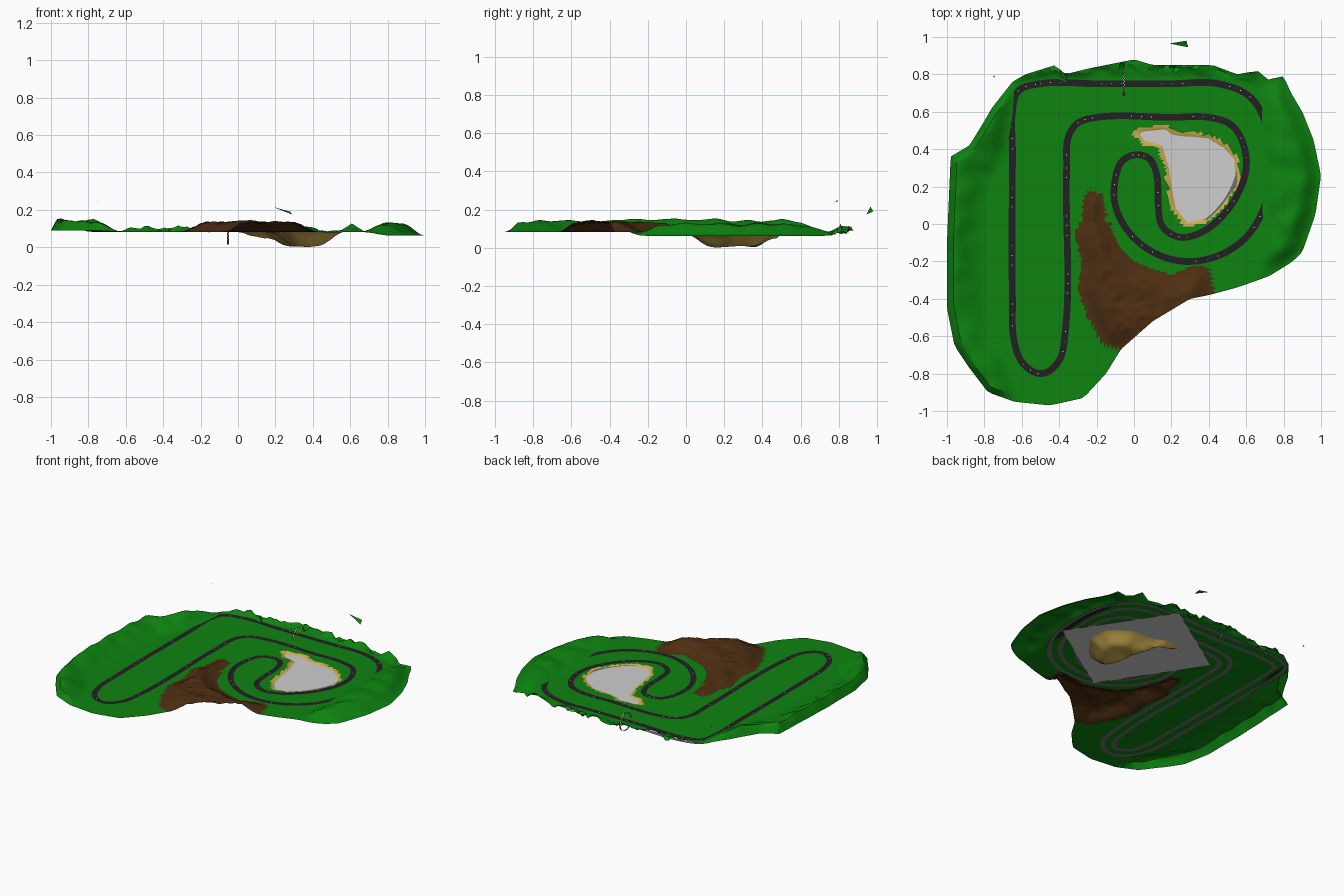
import bpy, bmesh, math, random
from mathutils import Vector, noise
from mathutils.geometry import interpolate_bezier, intersect_point_line

random.seed(4)
old = bpy.data.objects.get("Cube")
if old:
    bpy.data.objects.remove(old)

GROUND = 0.083


def material(name, rgb):
    m = bpy.data.materials.new(name)
    m.use_nodes = True
    m.diffuse_color = (*rgb, 1)
    m.node_tree.nodes["Principled BSDF"].inputs["Base Color"].default_value = (*rgb, 1)
    return m


grass = material("grass green", (0.004, 0.23, 0.005))
earth = material("earth brown", (0.075, 0.027, 0.006))
sand = material("sand", (0.62, 0.42, 0.08))
water = material("pale water", (0.62, 0.62, 0.62))
asphalt = material("asphalt", (0.016, 0.014, 0.016))
kerb = material("road base grey", (0.16, 0.16, 0.16))
white = material("marking white", (0.8, 0.78, 0.7))


def points(flat):
    """Hundredths to 2D points."""
    return [Vector((a / 100, b / 100)) for a, b in zip(flat[::2], flat[1::2])]


outline = points([
    -98, 36, -88, 42, -80, 55, -76, 62, -65, 76, -58, 80, -42, 85, -37, 80, -25, 83,
    -15, 85, 0, 88, 10, 85, 42, 85, 55, 80, 66, 82, 72, 77, 80, 79, 84, 70, 90, 60,
    96, 45, 100, 26, 97, 5, 90, -15, 85, -20, 72, -28, 55, -34, 40, -38, 30, -40,
    10, -52, -7, -67, -15, -80, -27, -93, -45, -97, -64, -95, -78, -90, -88, -77,
    -96, -65, -100, -45, -100, -10])
pond = points([
    0, 49, 5, 51, 17, 52, 21, 49, 40, 47, 50, 41, 55, 35, 56, 21, 47, 9, 40, 2,
    28, -1, 21, 8, 17, 30, 14, 41, 5, 43])
mound = points([
    -27, 14, -24, 18, -17, 16, -15, 5, -12, -3, -8, -12, 0, -20, 10, -24, 20, -27,
    33, -22, 40, -24, 43, -36, 40, -60, 0, -85, -7, -67, -16, -65, -25, -50,
    -30, -35, -28, -20, -32, -5, -28, 2])
route = points([
    -50, 75, -20, 75, 20, 75, 45, 75, 62, 68, 71, 52, 73, 30, 70, 10, 60, -7, 45, -17, 27, -20,
    10, -15, -3, -4, -10, 10, -10, 24, -6, 34, 1, 37, 8, 35, 12, 27, 13, 10,
    15, -1, 24, -7, 35, -5, 46, 3, 55, 15, 60, 30, 58, 44, 52, 53, 40, 57, 20, 57, -20, 57,
    -30, 54, -35, 47, -36, 30, -37, -60, -40, -73, -49, -80, -59, -75, -64, -63,
    -65, -40, -65, 40, -65, 60, -62, 71])


def edges(poly):
    return list(zip(poly, poly[1:] + poly[:1]))


def inside(p, poly):
    hit = False
    for a, b in edges(poly):
        if (a.y > p.y) != (b.y > p.y) and p.x < a.x + (b.x - a.x) * (p.y - a.y) / (b.y - a.y):
            hit = not hit
    return hit


def distance(p, poly):
    best = 9
    for a, b in edges(poly):
        q, t = intersect_point_line(p, a, b)
        best = min(best, (p - a.lerp(b, min(1, max(0, t)))).length)
    return best


def depth(p, poly):
    """Signed distance, positive inside."""
    return distance(p, poly) * (1 if inside(p, poly) else -1)


def smooth(t):
    t = min(1, max(0, t))
    return t * t * (3 - 2 * t)


def height(p, rim):
    rough = noise.noise(Vector((p.x * 9, p.y * 9, 1)))
    fine = noise.noise(Vector((p.x * 30, p.y * 30, 5)))
    z = GROUND
    # west ridge, east hill and jagged back bank
    west, east = smooth((-p.x - 0.62) / 0.15), smooth((p.x - 0.66) / 0.15)
    back = smooth((p.y - 0.74) / 0.08) * (1 - west)
    z += west * 0.062 * (1 + 0.3 * rough) * smooth(1.1 - rim / 0.2) * smooth(0.2 + rim / 0.05)
    z += east * (0.042 * (1 + 0.6 * rough) * smooth(rim / 0.12) - 0.02 * smooth(1 - rim / 0.1))
    z += back * (0.015 + 0.03 * rough + 0.03 * fine) * smooth(1 - rim / 0.09)
    # earth mound and pond basin
    z += (0.05 + 0.015 * rough + 0.008 * fine) * smooth(depth(p, mound) / 0.13)
    d = depth(p, pond) if abs(p.x - 0.3) < 0.4 else -1
    return z - (0.074 + 0.015 * rough) * smooth((d + 0.012) / 0.13)


def finish(name, bm, mats):
    mesh = bpy.data.meshes.new(name)
    bm.to_mesh(mesh)
    bm.free()
    for m in mats:
        mesh.materials.append(m)
    ob = bpy.data.objects.new(name, mesh)
    bpy.context.collection.objects.link(ob)
    return ob


def plate(bm, corners, mat=0):
    f = bm.faces.new([bm.verts.new(c) for c in corners])
    f.material_index = mat


# terrain: rings scaled out from an inner point to the outline
SEGMENTS, RINGS = 216, 56
hub = Vector((-0.2, 0.0))


def rim_point(angle):
    ray = Vector((math.cos(angle), math.sin(angle)))
    for a, b in edges(outline):
        side = b - a
        k = ray.cross(side)
        if abs(k) > 1e-9:
            t, u = (a - hub).cross(side) / k, (a - hub).cross(ray) / k
            if t > 0 and 0 <= u <= 1:
                return hub + ray * t
    return hub


rims = [rim_point(math.tau * i / SEGMENTS + 0.0013) for i in range(SEGMENTS)]
bm = bmesh.new()
centre = bm.verts.new((*hub, height(hub, 1)))
rows = []
for j in range(1, RINGS + 1):
    row = []
    for r in rims:
        p = hub.lerp(r, (j / RINGS) ** 0.8)
        row.append(bm.verts.new((*p, height(p, distance(p, outline)))))
    rows.append(row)
for i in range(SEGMENTS):
    k = (i + 1) % SEGMENTS
    bm.faces.new((centre, rows[0][i], rows[0][k]))
    for low, high in zip(rows, rows[1:]):
        bm.faces.new((low[i], high[i], high[k], low[k]))
for f in bm.faces:
    c = f.calc_center_median().xy
    if inside(c, mound):
        f.material_index = 1
    elif abs(c.x - 0.3) < 0.4 and depth(c, pond) > -0.008:
        f.material_index = 2
terrain = finish("terrain", bm, [grass, earth, sand])
bpy.context.view_layer.objects.active = terrain
terrain.select_set(True)
bpy.ops.object.shade_smooth_by_angle(angle=math.radians(35))

# water sheet, turned under the land
bm = bmesh.new()
ax = Vector((math.cos(0.58), math.sin(0.58)))
ay = Vector((-ax.y, ax.x))
mid = Vector((0.24, 0.31))
plate(bm, [(*(mid + ax * sx * 0.35 + ay * sy * 0.39), 0.075)
           for sx, sy in ((-1, -1), (1, -1), (1, 1), (-1, 1))])
finish("water_sheet", bm, [water])

# road centre line
count = len(route)
tangent = [((route[(i + 1) % count] - p).normalized() + (p - route[i - 1]).normalized()).normalized()
           for i, p in enumerate(route)]
line = []
for i, p in enumerate(route):
    k = (i + 1) % count
    q = route[k]
    reach = (q - p).length / 3
    steps = max(6, int(reach * 120))
    line += interpolate_bezier(p, p + tangent[i] * reach, q - tangent[k] * reach, q, steps)[:-1]
line = [Vector(p[:2]) for p in line]


def ribbon(name, near, far, z, mat):
    """Strip between two sideways offsets of the road line."""
    bm = bmesh.new()
    pairs = []
    for i, p in enumerate(line):
        d = (line[(i + 1) % len(line)] - line[i - 1]).normalized()
        n = Vector((-d.y, d.x))
        pairs.append([bm.verts.new((*(p + n * o), z)) for o in (near, far)])
    for a, b in edges(pairs):
        bm.faces.new((a[0], b[0], b[1], a[1]))
    finish(name, bm, [mat])


ribbon("road", 0.018, -0.018, GROUND + 0.004, asphalt)
ribbon("left_road_base", 0.05, 0.02, GROUND - 0.004, kerb)
ribbon("right_road_base", -0.02, -0.05, GROUND - 0.004, kerb)

# sparse road studs, in short runs
bm = bmesh.new()
for i, p in enumerate(line):
    if i % 12 in (0, 2, 4):
        s = 0.0025
        plate(bm, [(p.x + a * s, p.y + b * s, GROUND + 0.006)
                   for a, b in ((-1, -1), (1, -1), (1, 1), (-1, 1))])
finish("road_studs", bm, [white])

# chequered start ring around the road
bm = bmesh.new()
CELLS = 40
for i in range(CELLS):
    for half in (0, 1):
        corners = []
        for k, x in ((i, half - 1), (i, half), (i + 1, half), (i + 1, half - 1)):
            t = math.tau * k / CELLS
            corners.append((-0.053 + x * 0.006, 0.748 + 0.062 * math.cos(t), 0.076 + 0.062 * math.sin(t)))
        plate(bm, corners, (i + half) % 2)
finish("start_ring", bm, [asphalt, white])

# loose grass shards behind the bank
bm = bmesh.new()
plate(bm, [(0.19, 0.965, 0.215), (0.29, 0.945, 0.175), (0.28, 0.98, 0.19)])
plate(bm, [(-0.755, 0.79, 0.24), (-0.745, 0.78, 0.245), (-0.745, 0.795, 0.247)])
finish("grass_shards", bm, [grass])
